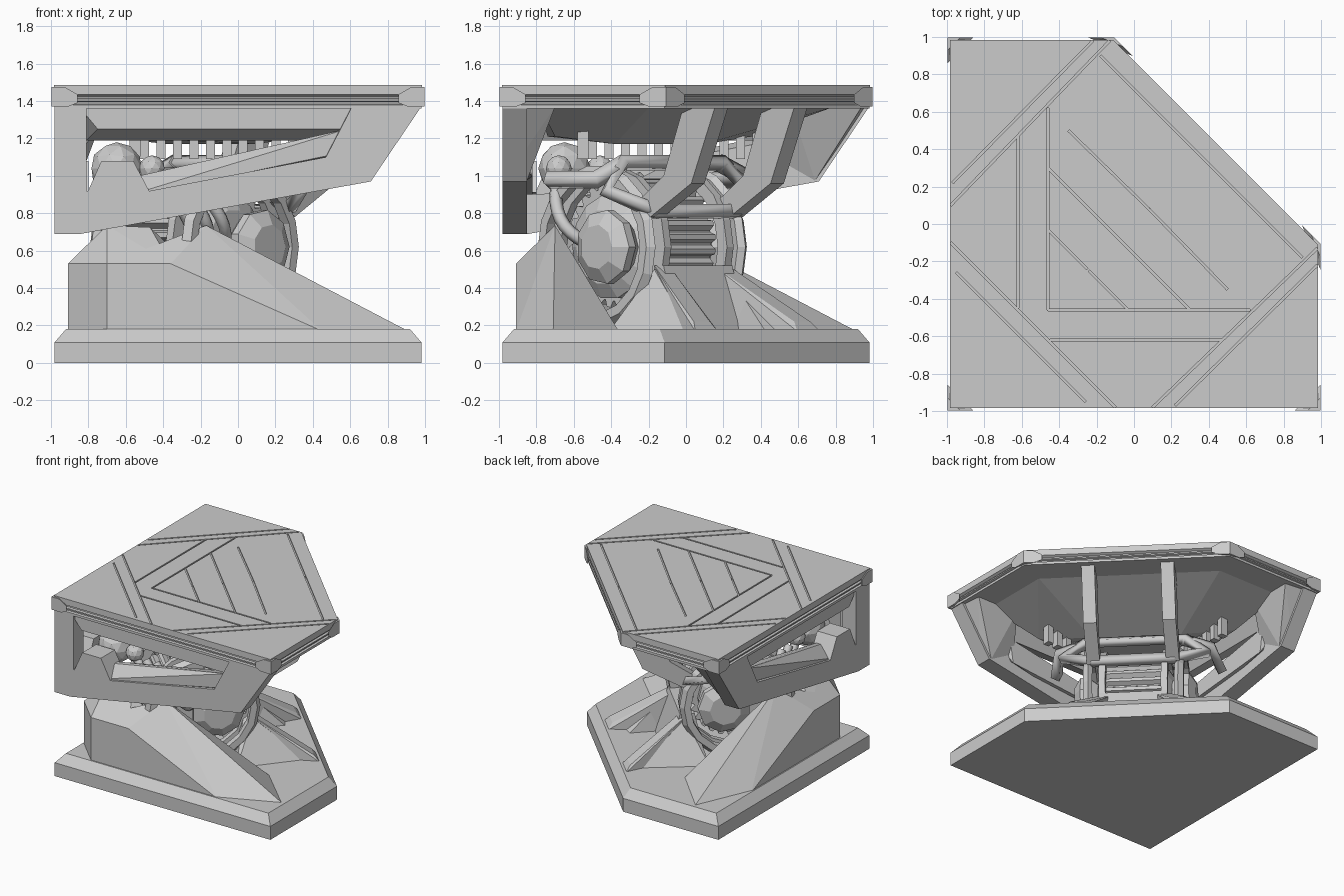
import bpy, bmesh, math
from mathutils import Vector

if "Cube" in bpy.data.objects:
    bpy.data.objects.remove(bpy.data.objects["Cube"])

R2 = math.sqrt(2)


def D(t, o, z):
    """Diagonal frame: t runs towards the cut corner, o runs across it."""
    return Vector(((t + o) / R2, (t - o) / R2, z))


def finish(name, verts, faces, pair=False):
    """Make the mesh, and its mirror image across the plane x = y."""
    out = []
    for side in ((0, 1) if pair else (0,)):
        bm = bmesh.new()
        vs = [bm.verts.new((v[1], v[0], v[2]) if side else v) for v in verts]
        if faces is None:
            r = bmesh.ops.convex_hull(bm, input=vs)
            bmesh.ops.delete(bm, geom=list({v for v in r["geom_interior"] if isinstance(v, bmesh.types.BMVert)}), context='VERTS')
            bmesh.ops.dissolve_limit(bm, angle_limit=0.01, verts=bm.verts[:], edges=bm.edges[:])
        else:
            for f in faces:
                bm.faces.new([vs[i] for i in f])
        bmesh.ops.recalc_face_normals(bm, faces=bm.faces[:])
        n = name + ("_right", "_left")[side] if pair else name
        me = bpy.data.meshes.new(n)
        bm.to_mesh(me)
        bm.free()
        ob = bpy.data.objects.new(n, me)
        bpy.context.collection.objects.link(ob)
        out.append(ob)
    return out


def hull(name, pts, pair=False):
    return finish(name, [Vector(p) for p in pts], None, pair)


def loft(name, rings, pair=False, closed=False):
    """Skin equal-length point rings; cap the ends unless closed."""
    n, m = len(rings[0]), len(rings)
    faces = [(i * n + j, i * n + (j + 1) % n, (i + 1) % m * n + (j + 1) % n, (i + 1) % m * n + j)
             for i in range(m if closed else m - 1) for j in range(n)]
    if not closed:
        faces += [tuple(range(n)), tuple(range((m - 1) * n, m * n))]
    return finish(name, [p for r in rings for p in r], faces, pair)


def lathe(name, prof, n, pair=False, closed=False, t=-0.33, z=0.62):
    """Revolve (radius, offset) points about the drum axle."""
    ring = lambda r, o: [D(t + r * math.cos(2 * math.pi * i / n), o, z + r * math.sin(2 * math.pi * i / n))
                         for i in range(n)]
    return loft(name, [ring(r, o) for r, o in prof], pair, closed)


def tube(name, pts, rad, pair=False, cyclic=False, smooth=False):
    for side in ((0, 1) if pair else (0,)):
        n = name + ("_right", "_left")[side] if pair else name
        cu = bpy.data.curves.new(n, 'CURVE')
        cu.dimensions, cu.bevel_depth, cu.bevel_resolution = '3D', rad, 1 if smooth else 0
        cu.use_fill_caps = True
        sp = cu.splines.new('NURBS' if smooth else 'POLY')
        sp.points.add(len(pts) - 1)
        for q, p in zip(sp.points, pts):
            q.co = (p[1], p[0], p[2], 1) if side else (p[0], p[1], p[2], 1)
        sp.use_cyclic_u = cyclic
        if smooth:
            sp.use_endpoint_u, sp.order_u, sp.resolution_u = True, 3, 4
        tmp = bpy.data.objects.new(n + "_path", cu)
        bpy.context.collection.objects.link(tmp)
        bpy.context.view_layer.update()
        me = bpy.data.meshes.new_from_object(tmp.evaluated_get(bpy.context.evaluated_depsgraph_get()))
        bpy.data.objects.remove(tmp)
        bpy.context.collection.objects.link(bpy.data.objects.new(n, me))


def box(x0, x1, y0, y1, z0, z1):
    return [(x, y, z) for x in (x0, x1) for y in (y0, y1) for z in (z0, z1)]


def pent(d, z):
    """Square with one cut corner, inset by d."""
    s, k = 0.98 - d, 0.865 - R2 * d
    return [Vector((x, y, z)) for x, y in ((-s, -s), (s, -s), (s, k - s), (k - s, s), (-s, s))]


# Base plinth
loft("base_plinth", [pent(0, 0), pent(0, 0.11), pent(0.06, 0.18)])

# Base corner tower and side ramps
hull("base_corner_tower", [(a, b, z) for x, y in ((-0.91, -0.7), (-0.91, -0.36)) for a, b in ((x, y), (y, x)) for z in (0.17, 0.53)]
     + [(-0.7, -0.7, 0.735), (-0.47, -0.7, 0.725), (-0.7, -0.47, 0.725), (-0.31, -0.7, 0.57), (-0.7, -0.31, 0.57), (-0.45, -0.45, 0.17)])
hull("base_side_ramp", [(-0.7, -0.91, 0.17), (-0.7, -0.91, 0.53), (-0.36, -0.91, 0.53), (0.45, -0.91, 0.17), (0.91, -0.71, 0.17),
                        (-0.17, -0.7, 0.735), (-0.31, -0.7, 0.57), (-0.3, -0.36, 0.17), (0.55, -0.36, 0.17), (-0.5, -0.6, 0.17)], True)

# Cradle and short ramps towards the cut edge
hull("cradle_block", [D(t, o, z) for o in (-0.26, 0.26) for t, z in ((-0.1, 0.17), (-0.02, 0.52), (0.09, 0.52), (0.11, 0.42), (0.2, 0.17))])
hull("cradle_skirt", [D(0, 0.24, 0.5), D(0.06, 0.3, 0.5), D(0.06, 0.24, 0.5), D(-0.1, 0.48, 0.17), D(0.45, 0.42, 0.17),
                      D(0.4, 0.2, 0.17), D(-0.1, 0.2, 0.17)], True)
hull("cradle_ramp", [D(t, o, z) for t, z, o0, o1 in ((0.04, 0.52, 0.17, 0.28), (0.04, 0.17, 0.17, 0.3), (0.5, 0.22, 0.32, 0.44), (0.54, 0.17, 0.3, 0.47))
                     for o in (o0, o1)], True)

# Ribbed drum, rings and end caps
teeth = 28
prof = []
for i in range(teeth):
    for r, f in ((0.31, 0.0), (0.345, 0.25), (0.345, 0.6), (0.31, 0.85)):
        a = 2 * math.pi * (i + f) / teeth
        prof.append((-0.33 + r * math.cos(a), 0.64 + r * math.sin(a)))
loft("ribbed_drum", [[D(t, o, z) for t, z in prof] for o in (-0.21, 0.21)])
lathe("inner_ring", [(0.36, 0.21), (0.43, 0.21), (0.43, 0.26), (0.36, 0.26)], 18, True, True)
lathe("outer_ring", [(0.36, 0.32), (0.41, 0.31), (0.44, 0.34), (0.41, 0.38), (0.36, 0.38)], 18, True, True)
lathe("hub", [(0.28, 0.2), (0.28, 0.25), (0.2, 0.3)], 14, True)
lathe("hub_cap", [(0.14, 0.28), (0.2, 0.36), (0.2, 0.41), (0.12, 0.46)], 9, True, t=-0.22, z=0.62)

# Yoke loop over the drum, with arms running back to the side frames
tube("yoke_loop", [D(-0.1, 0.38, 1.07), D(-0.06, 0.54, 0.92), D(0.07, 0.3, 0.81),
                   D(0.07, -0.3, 0.81), D(-0.06, -0.54, 0.92), D(-0.1, -0.38, 1.07)], 0.045, cyclic=True)
tube("yoke_arm", [D(-0.11, 0.36, 1.07), D(-0.1, 0.58, 0.98), D(-0.42, 0.62, 0.98)], 0.05, True)

# Struts from the yoke up to the cut edge of the top
loft("top_strut", [[D(t, o, z) for t, z in ((0.57, 1.37), (0.39, 0.96), (0.08, 0.78), (-0.02, 0.86), (0.18, 1.0), (0.33, 1.37))]
                   for o in (0.25, 0.35)], True)

# Side frame: C-shaped plate, flared end, window lintel and clamp
outline = ((-0.98, 1.37), (-0.98, 0.69), (-0.84, 0.69), (0.71, 0.97), (0.98, 1.37),
           (0.61, 1.37), (0.47, 1.1), (-0.47, 0.92), (-0.81, 0.92), (-0.81, 1.37))
loft("side_frame", [[Vector((x, y, z)) for x, z in outline] for y in (-0.98, -0.85)], True)
hull("frame_flare", [(0.61, -0.97, 1.37), (0.97, -0.97, 1.37), (0.71, -0.97, 0.975), (0.47, -0.97, 1.1),
                     (0.56, -0.7, 1.37), (0.94, -0.7, 1.37), (0.69, -0.85, 0.975), (0.47, -0.85, 1.1)], True)
hull("window_lintel", [(x, y, z) for y, z, x0, x1 in ((-0.96, 1.37, -0.85, 0.65), (-0.96, 1.25, -0.75, 0.58), (-0.82, 1.19, -0.81, 0.53), (-0.72, 1.37, -0.85, 0.6))
                       for x in (x0, x1)], True)
hull("window_sill", [(-0.53, -0.96, 0.9), (-0.47, -0.96, 0.93), (0.49, -0.96, 1.11), (-0.53, -0.86, 1.0), (0.53, -0.86, 1.2),
                     (0.58, -0.96, 1.25), (-0.53, -0.82, 1.0), (0.53, -0.82, 1.2), (-0.53, -0.82, 0.9), (0.5, -0.82, 1.0)], True)
hull("frame_clamp", [(x, y, z) for y in (-0.98, -0.8) for x, z in ((-0.81, 0.9), (-0.73, 1.08), (-0.56, 1.08), (-0.47, 0.91))], True)

# Underside body of the top
hull("under_body", pent(0.2, 1.365) + [Vector(p) for p in ((-0.74, -0.74, 1.21), (0.35, -0.7, 1.21), (-0.7, 0.35, 1.21),
                                                            (0.1, -0.38, 1.17), (-0.38, 0.1, 1.17))])

# Cooling slats, pump spheres and hoses
for i in range(11):
    x = -0.5 + 0.088 * i
    hull("cooling_slat_%02d" % i, box(x - 0.024, x + 0.024, -0.58, -0.52, 1.09, 1.24), True)
for nm, p, r in (("pump_dome", (-0.65, -0.65, 1.04), 0.14), ("pump_valve", (-0.46, -0.68, 1.04), 0.07)):
    bm = bmesh.new()
    bmesh.ops.create_icosphere(bm, subdivisions=2, radius=r)
    vs = [v.co + Vector(p) for v in bm.verts]
    bm.free()
    hull(nm, vs, nm != "pump_dome")
for i in range(3):
    s = 0.09 * i
    tube("hose_%d" % i, [(-0.45 + s, -0.68, 1.0), (-0.3 + s, -0.72, 0.85), (-0.22 + s, -0.6, 0.65), (-0.3 + s, -0.42, 0.6)], 0.035, True, smooth=True)

# Table top with grooved rim
top = loft("table_top", [pent(d, z) for d, z in ((0.0, 1.36), (0.0, 1.38), (0.015, 1.385), (0.015, 1.395), (0.0, 1.4), (0.0, 1.41),
                                                 (0.015, 1.415), (0.015, 1.425), (-0.005, 1.435), (-0.005, 1.485))])[0]

# Rim corner caps
P = pent(-0.018, 0)
for i in range(5):
    v = P[i]
    a, b = (P[i - 1] - v).normalized(), (P[(i + 1) % 5] - v).normalized()
    pts = [v + Vector((0, 0, z)) for z in (1.37, 1.475)]
    for d in (a, b):
        pts += [v + d * l + Vector((0, 0, z)) for l, z in ((0.09, 1.37), (0.07, 1.475), (0.14, 1.39), (0.14, 1.435))]
    hull("rim_corner_cap_%d" % i, pts)

# Panel grooves cut into the top; each line is mirrored across the diagonal
lines = [(-0.62, 0.47, -0.62, -0.45), (-0.46, 0.62, -0.46, -0.46), (-0.98, -0.1, -0.53, -0.55), (-0.95, -0.26, -0.6, -0.61),
         (0.1, -0.98, 0.98, -0.13), (0.22, -0.97, 0.98, -0.22), (-0.46, 0.3, -0.08, -0.08), (-0.46, -0.03, -0.25, -0.24),
         (-0.18, 0.9, 0.36, 0.36), (-0.35, 0.5, 0.08, 0.08)]
cutters = []
for x0, y0, x1, y1 in lines:
    a, b = Vector((x0, y0, 0)), Vector((x1, y1, 0))
    n = (b - a).normalized().cross(Vector((0, 0, 1))) * 0.006
    cutters += hull("groove_cutter", [p + s * n + Vector((0, 0, z)) for p in (a, b) for s in (-1, 1) for z in (1.475, 1.5)], True)
for c in cutters:
    m = top.modifiers.new("groove", 'BOOLEAN')
    m.operation, m.solver, m.object = 'DIFFERENCE', 'EXACT', c
bpy.context.view_layer.update()
cut = bpy.data.meshes.new_from_object(top.evaluated_get(bpy.context.evaluated_depsgraph_get()))
top.modifiers.clear()
top.data = cut
for c in cutters:
    bpy.data.objects.remove(c)
